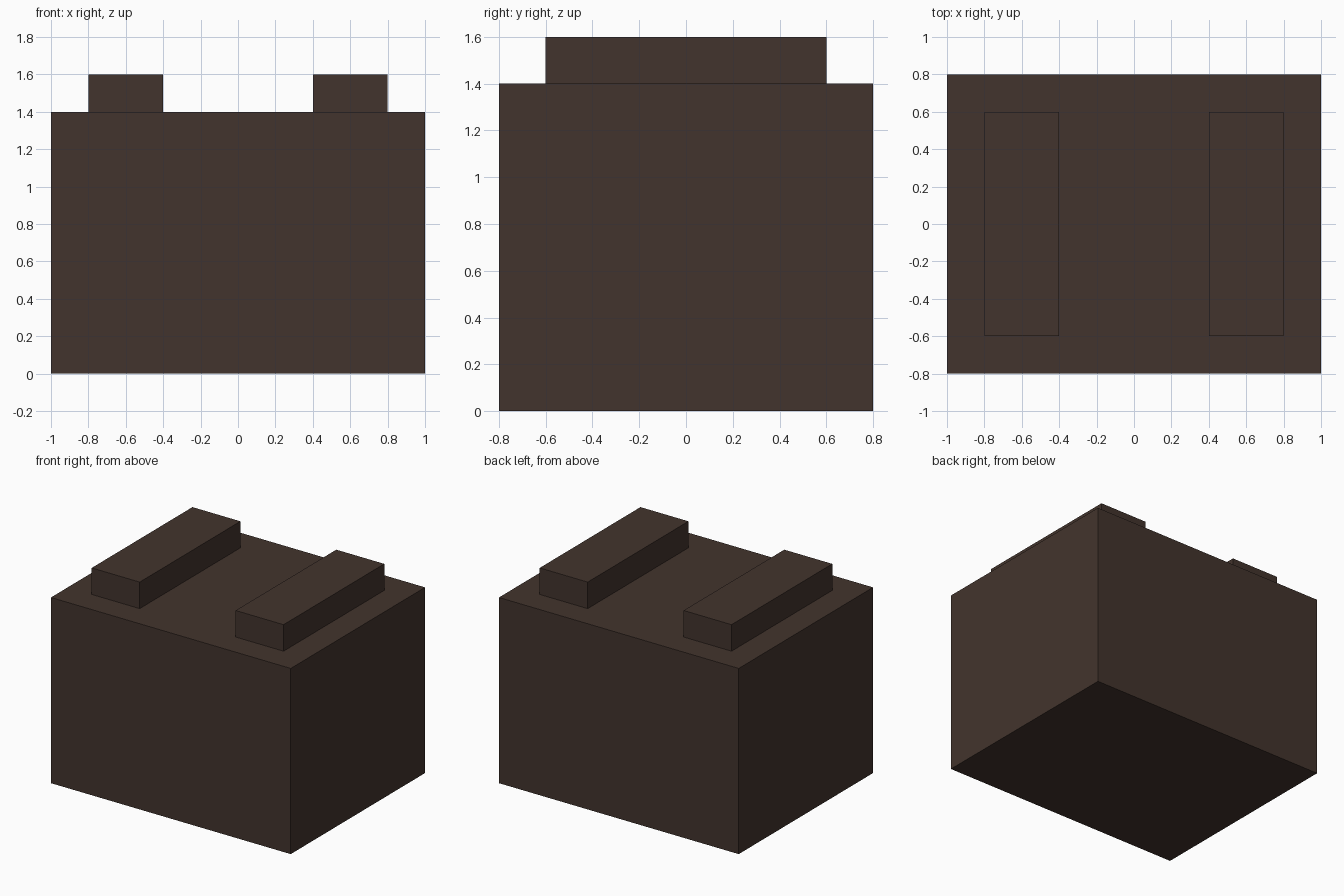
import bpy

if "Cube" in bpy.data.objects:
    bpy.data.objects.remove(bpy.data.objects["Cube"])

brown = bpy.data.materials.new("dark_brown")
brown.diffuse_color = (0.055, 0.034, 0.026, 1.0)
brown.use_nodes = True
brown.node_tree.nodes["Principled BSDF"].inputs["Base Color"].default_value = brown.diffuse_color


def box(name, x, y, z):
    """Flat-shaded box spanning the given (min, max) ranges."""
    bpy.ops.mesh.primitive_cube_add(size=1)
    ob = bpy.context.object
    ob.name = name
    spans = (x, y, z)
    for v in ob.data.vertices:
        v.co = [(lo + hi) / 2 + c * (hi - lo) for c, (lo, hi) in zip(v.co, spans)]
    ob.data.materials.append(brown)
    return ob


# Main block
box("body", (-1, 1), (-0.8, 0.8), (0, 1.4))

# Two raised bars running front to back
box("left_bar", (-0.8, -0.4), (-0.6, 0.6), (1.4, 1.6))
box("right_bar", (0.4, 0.8), (-0.6, 0.6), (1.4, 1.6))
